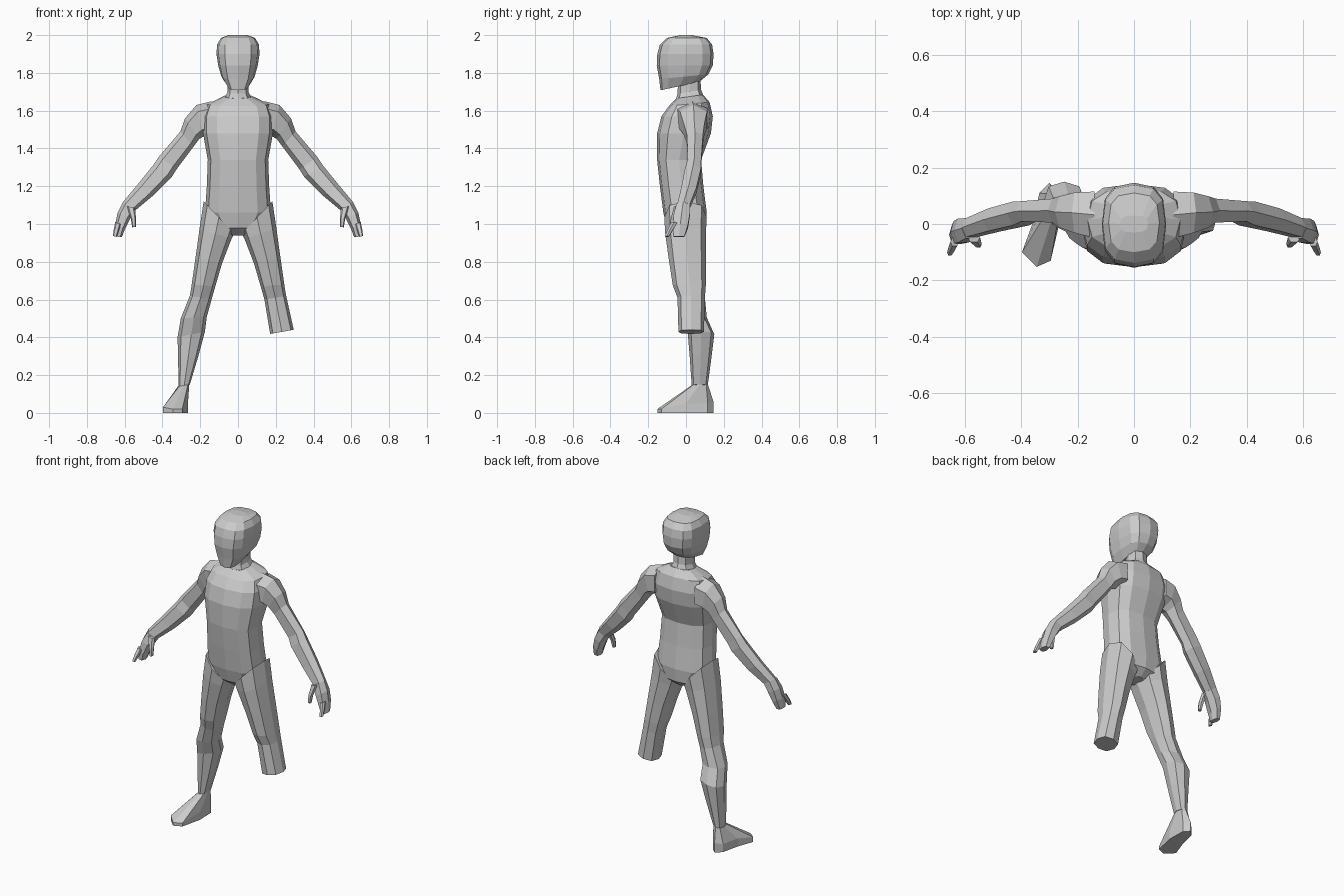
import bpy, bmesh, math


def ring(xi, zi, xo, zo, yf, yb, n=8, tilt=0.0, power=0.8):
    """Rounded cross-section between an inner and outer point, spanning yf..yb."""
    pts = []
    for k in range(n):
        a = 2 * math.pi * k / n
        c, s = (math.copysign(abs(round(v, 6)) ** power, v) for v in (math.cos(a), math.sin(a)))
        pts.append(((xi + xo) / 2 + c * (xo - xi) / 2,
                    (yf + yb) / 2 + s * (yb - yf) / 2,
                    (zi + zo) / 2 + c * (zo - zi) / 2 + s * tilt))
    return pts


def loft(name, rings, side=1):
    """Skin a stack of rings and cap both ends; side=-1 mirrors in x."""
    bm = bmesh.new()
    loops = [[bm.verts.new((x * side, y, z)) for x, y, z in r] for r in rings]
    n = len(loops[0])
    for a, b in zip(loops, loops[1:]):
        for i in range(n):
            j = (i + 1) % n
            bm.faces.new((a[i], a[j], b[j], b[i]))
    bm.faces.new(loops[0])
    bm.faces.new(loops[-1])
    bmesh.ops.recalc_face_normals(bm, faces=bm.faces)
    mesh = bpy.data.meshes.new(name)
    bm.to_mesh(mesh)
    bm.free()
    obj = bpy.data.objects.new(name, mesh)
    bpy.context.collection.objects.link(obj)


def stack(rows, n, power=0.8):
    """Centred rings from (half width, z, y front, y back, tilt)."""
    return [ring(-w, z, w, z, f, b, n, t, power) for w, z, f, b, t in rows]


# Head: chin hangs lower than the nape
loft("head", stack([
    (.055, 1.73, -.135, .07, .022), (.088, 1.78, -.142, .118, .012),
    (.105, 1.84, -.155, .142, 0), (.114, 1.90, -.152, .146, 0),
    (.111, 1.95, -.138, .138, 0), (.09, 1.985, -.10, .11, 0),
    (.05, 2.0, -.03, .03, 0)], 12, .7))

# Neck
loft("neck", stack([
    (.085, 1.62, -.07, .10, 0), (.07, 1.67, -.055, .09, .015),
    (.055, 1.70, -.045, .08, .01), (.055, 1.79, -.04, .075, 0)], 8))

# Torso
loft("torso", stack([
    (.035, .94, -.05, .06, 0), (.12, .98, -.10, .105, 0),
    (.175, 1.06, -.12, .11, 0), (.165, 1.20, -.138, .092, 0),
    (.16, 1.34, -.153, .08, 0), (.185, 1.48, -.153, .132, 0),
    (.185, 1.57, -.13, .142, 0), (.165, 1.635, -.09, .125, .01),
    (.075, 1.675, -.05, .09, .01)], 12, .75))

# Arms, hands, thumbs and fingers
arm = [(.14, 1.47, .14, 1.65, -.06, .125), (.18, 1.465, .22, 1.63, -.04, .12),
       (.205, 1.45, .28, 1.56, -.02, .105), (.235, 1.41, .305, 1.49, 0, .095),
       (.325, 1.29, .42, 1.355, .005, .085), (.35, 1.25, .45, 1.31, -.01, .085),
       (.45, 1.15, .535, 1.205, -.03, .06), (.54, 1.075, .61, 1.115, -.05, .025)]
hand = [(.54, 1.075, .61, 1.115, -.055, .025), (.57, 1.03, .637, 1.06, -.07, .025),
        (.60, .97, .65, 1.0, -.075, .015), (.615, .93, .655, .935, -.07, -.005)]
thumb = [(.545, 1.085, .59, 1.095, -.065, -.03), (.54, 1.03, .568, 1.03, -.082, -.052),
         (.54, .985, .56, .982, -.085, -.062)]
finger = [(.62, 1.0, .65, 1.01, -.08, -.045), (.632, .96, .658, .97, -.10, -.07),
          (.642, .932, .662, .936, -.113, -.088)]
for side, label in ((1, "left"), (-1, "right")):
    for part, rows in (("arm", arm), ("hand", hand), ("thumb", thumb), ("finger", finger)):
        loft(f"{label}_{part}", [ring(*r, n=6) for r in rows], side)

# Legs: shared thigh, left one ends in a cut below the knee
thigh = [(.02, .95, .182, 1.12, -.115, .11), (.035, .92, .203, .98, -.11, .105),
         (.085, .79, .225, .82, -.09, .105), (.12, .67, .245, .68, -.07, .105),
         (.14, .60, .255, .62, -.045, .10)]
stump = [(.17, .418, .295, .44, -.04, .095)]
shin = [(.165, .51, .303, .50, -.02, .11), (.175, .43, .32, .40, .01, .15),
        (.21, .30, .317, .29, .02, .135), (.255, .15, .315, .14, .03, .115)]
loft("left_leg", [ring(*r) for r in thigh + stump])
loft("right_leg", [ring(*r) for r in thigh + shin], -1)

# Right foot: sole outline raised to an upper edge, then drawn in to the ankle
sole = [(.36, 0, .05), (.335, .11, .05), (.30, .145, .06), (.268, .115, .05),
        (.265, 0, .05), (.295, -.13, .02), (.345, -.152, .02), (.397, -.10, .03)]
loft("right_foot", [[(x, y, 0) for x, y, h in sole], sole,
                    ring(.258, .15, .318, .14, .028, .118)], -1)
